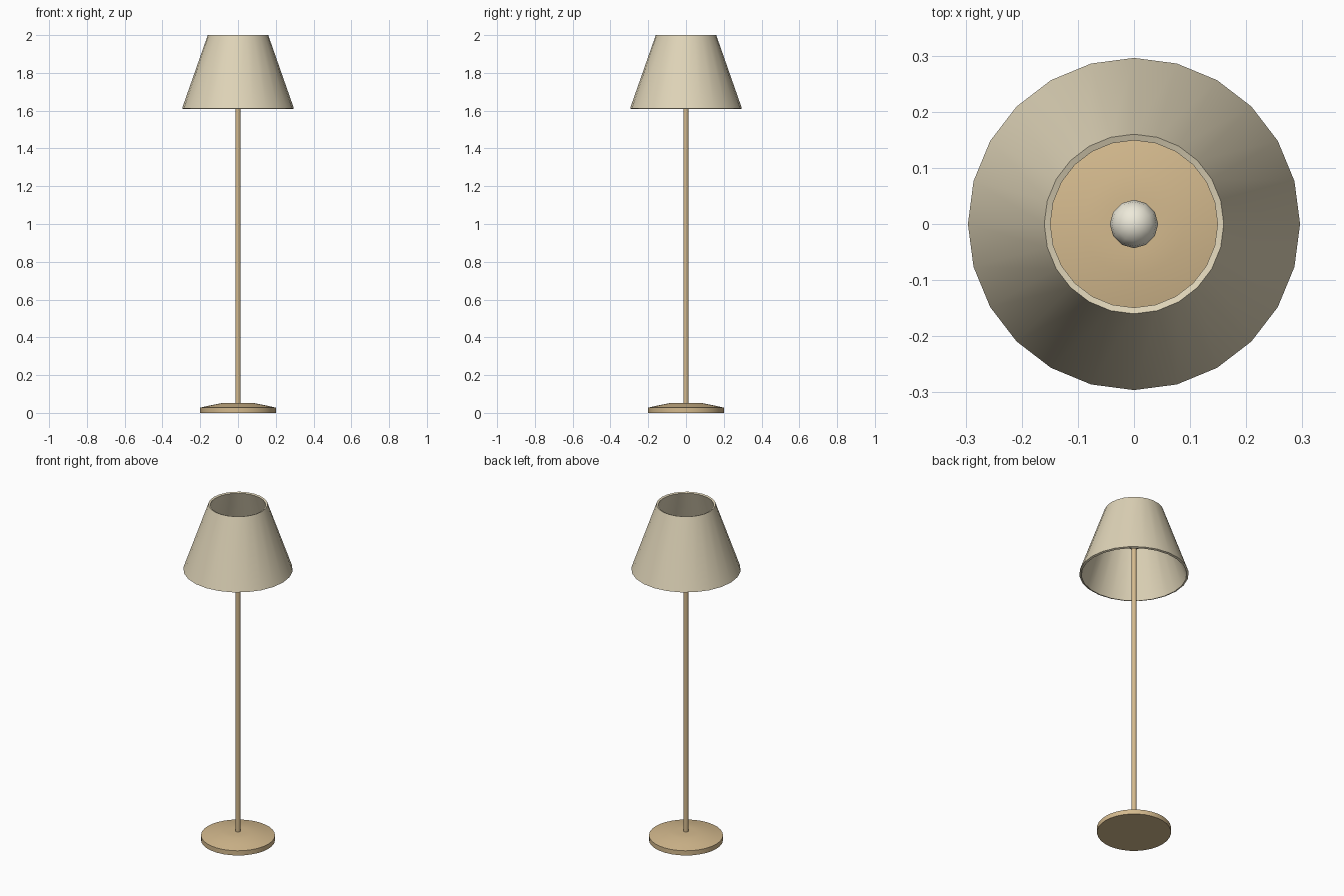
import bpy, bmesh, math

if "Cube" in bpy.data.objects:
    bpy.data.objects.remove(bpy.data.objects["Cube"])


def material(name, rgb):
    m = bpy.data.materials.new(name)
    m.diffuse_color = (*rgb, 1)
    m.use_nodes = True
    m.node_tree.nodes["Principled BSDF"].inputs["Base Color"].default_value = m.diffuse_color
    return m


def lathe(name, profile, sides, mat, closed=False):
    """Revolve (radius, z) points around z; radius 0 makes a pole point."""
    bm = bmesh.new()
    rings = []
    for r, z in profile:
        if r == 0:
            rings.append([bm.verts.new((0, 0, z))] * sides)
        else:
            rings.append([bm.verts.new((r * math.cos(a), r * math.sin(a), z))
                          for a in (2 * math.pi * i / sides for i in range(sides))])
    pairs = list(zip(rings, rings[1:]))
    if closed:
        pairs.append((rings[-1], rings[0]))
    for lo, hi in pairs:
        for i in range(sides):
            j = (i + 1) % sides
            bm.faces.new(dict.fromkeys((lo[i], lo[j], hi[j], hi[i])))
    bmesh.ops.recalc_face_normals(bm, faces=bm.faces)
    mesh = bpy.data.meshes.new(name)
    bm.to_mesh(mesh)
    bm.free()
    ob = bpy.data.objects.new(name, mesh)
    bpy.context.collection.objects.link(ob)
    mesh.materials.append(mat)
    bpy.ops.object.select_all(action='DESELECT')
    ob.select_set(True)
    bpy.context.view_layer.objects.active = ob
    bpy.ops.object.shade_smooth_by_angle(angle=math.radians(35))
    return ob


wood = material("warm_wood", (0.66, 0.49, 0.27))
fabric = material("cream_fabric", (0.74, 0.66, 0.48))
glass = material("bulb_white", (0.85, 0.82, 0.70))

# Weighted foot with a gently domed top
lathe("base", [(0, 0), (0.2, 0), (0.2, 0.028), (0.15, 0.039),
               (0.09, 0.051), (0.05, 0.053), (0, 0.053)], 32, wood)

# Slim pole
lathe("pole", [(0, 0.04), (0.014, 0.04), (0.014, 1.78), (0, 1.78)], 12, wood)

# Bulb on the pole tip
R, ZC, STEPS = 0.043, 1.81, 8
lathe("bulb", [(0, ZC - R)]
      + [(R * math.sin(math.pi * k / STEPS), ZC - R * math.cos(math.pi * k / STEPS))
         for k in range(1, STEPS)]
      + [(0, ZC + R)], 12, glass)

# Open conical shade, wall thickness square to the slope
lathe("shade", [(0.296, 1.612), (0.16, 2.0), (0.149, 1.996), (0.285, 1.608)],
      24, fabric, closed=True)
